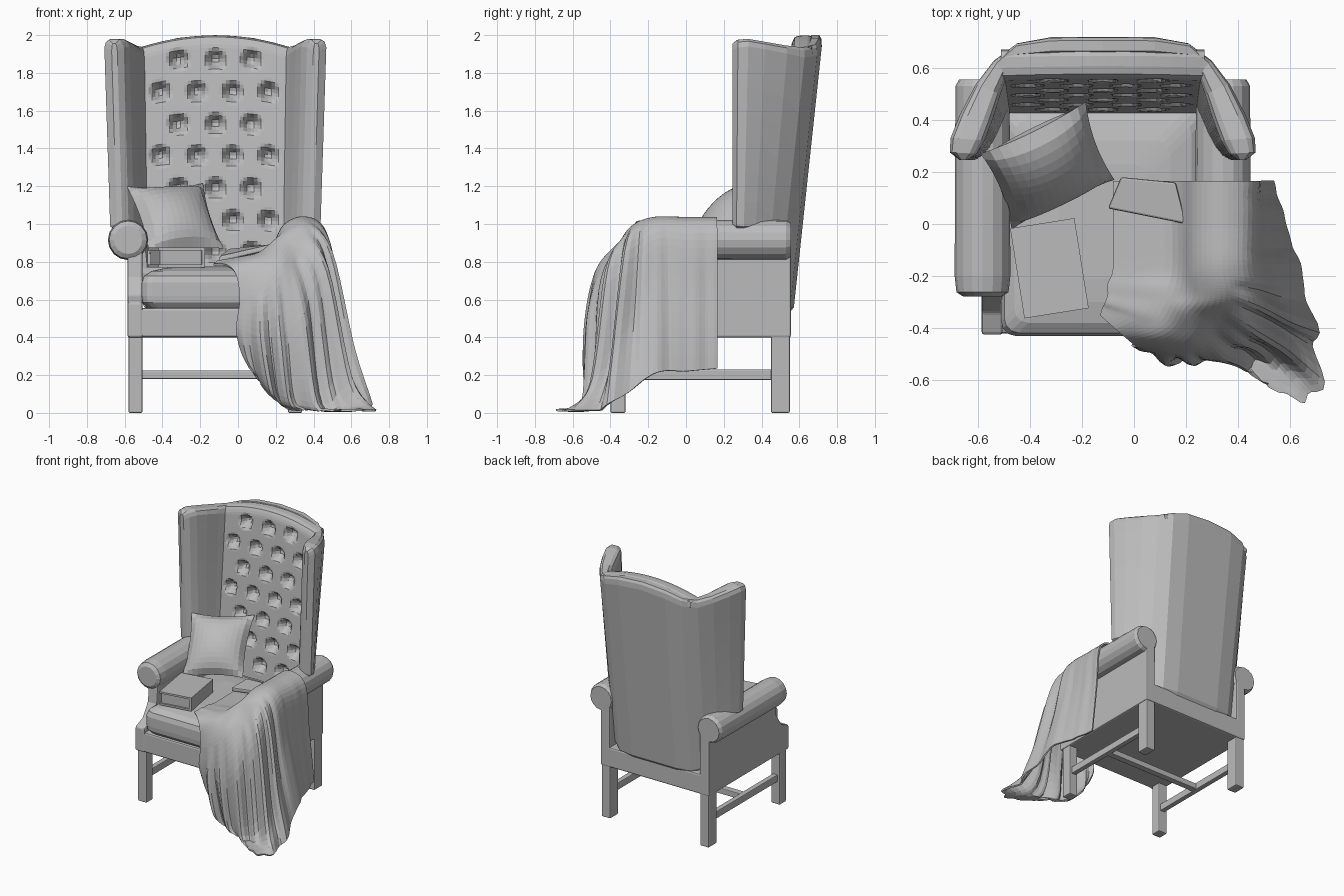
import bpy, bmesh, math
from mathutils import Vector

if "Cube" in bpy.data.objects:
    bpy.data.objects.remove(bpy.data.objects["Cube"])

CX = -0.12  # chair centre line

grey = bpy.data.materials.new("upholstery grey")
grey.diffuse_color = (0.5, 0.5, 0.5, 1)
grey.use_nodes = True
grey.node_tree.nodes["Principled BSDF"].inputs["Base Color"].default_value = grey.diffuse_color


def make(name, verts, faces, recalc=True):
    me = bpy.data.meshes.new(name)
    me.from_pydata([tuple(v) for v in verts], [], faces)
    if recalc:
        bm = bmesh.new()
        bm.from_mesh(me)
        bmesh.ops.recalc_face_normals(bm, faces=bm.faces)
        bm.to_mesh(me)
        bm.free()
    me.materials.append(grey)
    ob = bpy.data.objects.new(name, me)
    bpy.context.collection.objects.link(ob)
    return ob


def bevel(ob, width, segments=2):
    m = ob.modifiers.new("bevel", 'BEVEL')
    m.width, m.segments = width, segments
    return ob


def box(name, x, y, z, bev=0.0):
    v = [(a, b, c) for c in z for b in y for a in x]
    f = [(0, 1, 3, 2), (4, 5, 7, 6), (0, 1, 5, 4), (2, 3, 7, 6), (0, 2, 6, 4), (1, 3, 7, 5)]
    ob = make(name, v, f)
    return bevel(ob, bev) if bev else ob


def loft(name, rings, caps=True):
    n = len(rings[0])
    v = [p for r in rings for p in r]
    f = [(k * n + i, k * n + (i + 1) % n, (k + 1) * n + (i + 1) % n, (k + 1) * n + i)
         for k in range(len(rings) - 1) for i in range(n)]
    if caps:
        f += [tuple(range(n)), tuple(range(len(v) - n, len(v)))]
    return make(name, v, f)


def grid(name, rows):
    n = len(rows[0])
    f = [(k * n + i, k * n + i + 1, (k + 1) * n + i + 1, (k + 1) * n + i)
         for k in range(len(rows) - 1) for i in range(n - 1)]
    return make(name, [p for r in rows for p in r], f, recalc=False)


def spline(pts, steps):
    """Catmull-Rom curve through the points."""
    p = [2 * pts[0] - pts[1]] + list(pts) + [2 * pts[-1] - pts[-2]]
    out = []
    for i in range(1, len(p) - 2):
        a, b, c, d = p[i - 1:i + 3]
        for s in range(steps):
            t = s / steps
            out.append(0.5 * (2 * b + (c - a) * t + (2 * a - 5 * b + 4 * c - d) * t * t
                              + (3 * b - a - 3 * c + d) * t ** 3))
    return out + [pts[-1]]


# --- seat frame, legs, stretchers
box("seat_frame", (CX - .455, CX + .455), (-.42, .555), (.4, .555), .012)
for s, side in ((-1, "left"), (1, "right")):
    xs = sorted((CX + s * .385, CX + s * .46))
    for y0, y1, part in ((-.40, -.32, "front"), (.45, .55, "back")):
        box(f"{part}_leg_{side}", xs, (y0, y1), (0, .42), .008)
    box(f"side_stretcher_{side}", (CX + s * .42 - .02, CX + s * .42 + .02), (-.36, .5), (.175, .23), .005)

    # --- side panel below the arm, stepping down at the front
    prof = [(-.425, .4), (-.425, .585), (-.34, .62), (-.275, .72), (-.26, .88), (.555, .88), (.555, .4)]
    if s > 0:
        prof[3:5] = [(-.275, .70), (-.2, .88)]
    rings = [[(CX + s * x, y, z) for y, z in prof] for x in (.385, .465)]
    bevel(loft(f"side_panel_{side}", rings), .01)

    # --- rolled arm (the right one sits under the throw)
    rings = []
    short = .03 if s > 0 else 0
    for y, r in ((-.278 + short, .075), (-.262 + short, .1), (-.2 + short, .107), (.1, .106), (.53, .104), (.555, .09)):
        rings.append([(CX + s * (.462 + r * math.cos(a)), y, .916 + r * math.sin(a))
                      for a in (math.tau * i / 16 for i in range(16))])
    loft(f"rolled_arm_{side}", rings)
box("cross_stretcher", (CX - .42, CX + .42), (.03, .08), (.18, .225), .005)

# --- back and wings: one U-shaped shell; each station = outer xy, inner xy, bottom, top
stations = [(0, .72, 0, .64, .53, 2.0), (.2, .72, .2, .64, .53, 1.985), (.33, .70, .34, .635, .53, 1.95),
            (.42, .635, .37, .575, .56, 1.935), (.49, .54, .395, .50, .86, 1.945),
            (.55, .42, .425, .40, .97, 1.965), (.585, .33, .455, .32, .965, 1.98),
            (.588, .275, .485, .27, .97, 1.975), (.55, .245, .52, .245, .98, 1.955)]
full = [(-a, b, -c, d, e, f) for a, b, c, d, e, f in reversed(stations[1:])] + stations
rings = []
for f, shrink in ((0, .5), (.02, 0), (.15, 0), (.3, 0), (.45, 0), (.6, 0), (.75, 0), (.88, 0), (.96, 0), (.988, .18), (1, .5)):
    outer, inner = [], []
    for ox, oy, ix, iy, bot, top in full:
        z = bot + f * (top - bot)
        mx, my = (ox + ix) / 2, (oy + iy) / 2
        for lst, x, y in ((outer, ox, oy), (inner, ix, iy)):
            x, y = x + (mx - x) * shrink, y + (my - y) * shrink
            w = min(1, max(0, (y - .25) / .35))
            lst.append((CX + x * (1 - .055 * (1.95 - z)), y - .107 * (1.95 - z) * w, z))
    rings.append(outer + inner[::-1])
shell = loft("back_and_wings", rings, caps=False)
n = len(full)
bm = bmesh.new()
bm.from_mesh(shell.data)
bm.verts.ensure_lookup_table()
for base in (0, len(bm.verts) - 2 * n):  # close the U ends with quads
    for i in range(n - 1):
        bm.faces.new([bm.verts[base + k] for k in (i, i + 1, 2 * n - 2 - i, 2 * n - 1 - i)])
bmesh.ops.recalc_face_normals(bm, faces=bm.faces)
bm.to_mesh(shell.data)
bm.free()

# --- buttoned inner back, its top rolling back over the shell
buttons = []
for r in range(7):
    for x in ((-.29, -.1, .09, .28) if r % 2 else (-.195, 0, .19)):
        buttons.append((x, 1.87 - .17 * r))
rows = []
for k in range(67):
    row = []
    for i in range(43):
        x = -.39 + .78 * i / 42
        top = 1.99 - .06 * (x / .385) ** 2
        z = .74 + (top - .74) * k / 66
        y = .557 - .108 * (1.95 - z)
        d2 = min((x - bx) ** 2 + (z - bz) ** 2 for bx, bz in buttons)
        y += .06 * math.exp(-(d2 / .041 ** 2) ** 2) + .015 * max(0, (k - 63) / 3) ** 2
        row.append((CX + x, y, z))
    rows.append(row)
for dy, dz in ((.03, .008), (.07, .009), (.095, 0), (.1, -.04)):
    rows.append([(x, y + dy, z + dz) for x, y, z in rows[66]])
grid("buttoned_back", rows)

# --- seat cushion
rings = []
for z, inset in ((.555, .03), (.585, .004), (.62, 0), (.69, 0), (.725, .012), (.75, .05), (.768, .13), (.775, .22)):
    ring = []
    for cx, cy, a0 in ((1, 1, 0), (-1, 1, 90), (-1, -1, 180), (1, -1, 270)):
        for a in (0, 30, 60, 90):
            t = math.radians(a0 + a)
            ring.append((CX + cx * (.335 - inset) + .055 * math.cos(t),
                         .01 + cy * (.385 - inset) + .055 * math.sin(t), z))
    rings.append(ring)
loft("seat_cushion", rings)

# --- leaning pillow with pinched corners
tl, tr, br, bl = (Vector(c) for c in ((-.59, .27, 1.2), (-.185, .47, 1.215), (-.075, .17, .87), (-.47, -.02, .84)))
nrm = (tr - tl).cross(bl - tl).normalized()
pillow_sides = []
N = 12
for sgn in (1, -1):
    rows = []
    for j in range(N + 1):
        row = []
        for i in range(N + 1):
            u, v = 2 * i / N - 1, 2 * j / N - 1
            a = (u * (1 - .09 * (1 - v * v)) + 1) / 2
            b = (v * (1 - .09 * (1 - u * u)) + 1) / 2
            p = (tl * (1 - a) + tr * a) * (1 - b) + (bl * (1 - a) + br * a) * b
            h = .105 * ((1 - u * u) * (1 - v * v)) ** .6
            row.append(p - nrm * sgn * h)
        rows.append(row if sgn > 0 else row[::-1])
    pillow_sides.append(rows)
pillow = grid("pillow", pillow_sides[0])
back = grid("pillow_back", pillow_sides[1])
bm = bmesh.new()
bm.from_mesh(pillow.data)
bm.from_mesh(back.data)
bmesh.ops.remove_doubles(bm, verts=bm.verts, dist=.0005)
bmesh.ops.recalc_face_normals(bm, faces=bm.faces)
bm.to_mesh(pillow.data)
bm.free()
bpy.data.objects.remove(back)

# --- book: two covers, spine and pages
for name, x, y, z in (("book_lower_cover", (-.125, .125), (-.175, .175), (0, .014)),
                      ("book_upper_cover", (-.125, .125), (-.175, .175), (.09, .104)),
                      ("book_spine", (.108, .125), (-.175, .175), (.01, .1)),
                      ("book_pages", (-.115, .115), (-.163, .163), (.01, .095))):
    ob = box(name, x, y, z)
    ob.location = (-.325, -.17, .771)
    ob.rotation_euler = (0, 0, math.radians(9))

# --- throw blanket: columns run from the seat over the arm or front edge to the hem
cols = []
for y, flare in ((.165, 0), (0, .5), (-.17, 1)):
    cols.append([(-.08, y, .80), (.15, y, .845), (.245, y, .99), (.36, y, 1.03), (.462, y, .95),
                 (.487 + .035 * flare, y, .65), (.53 + .10 * flare, y, .235 - .03 * flare)])
cols += [
    [(-.1, -.23, .80), (.13, -.25, .85), (.25, -.28, .96), (.37, -.29, .975), (.48, -.34, .82), (.59, -.40, .3), (.70, -.46, .015)],
    [(-.1, -.27, .80), (.1, -.30, .84), (.21, -.335, .91), (.31, -.38, .85), (.41, -.46, .66), (.51, -.52, .06), (.665, -.70, .015)],
    [(-.11, -.30, .80), (.07, -.35, .83), (.17, -.40, .84), (.24, -.47, .75), (.29, -.52, .45), (.33, -.51, .07), (.42, -.53, .015)],
    [(-.12, -.32, .79), (.02, -.38, .81), (.1, -.44, .79), (.14, -.50, .65), (.15, -.52, .4), (.19, -.50, .12), (.23, -.46, .04)],
    [(-.13, -.35, .785), (-.06, -.41, .78), (-.01, -.45, .73), (.01, -.47, .6), (-.01, -.48, .45), (.01, -.47, .34), (.06, -.46, .24)]]
U, V = 10, 6
dense = [spline([Vector(p) for p in c], V) for c in cols]
rows = [spline([c[k] for c in dense], U) for k in range(len(dense[0]))]
for k, row in enumerate(rows):
    v = k / (len(rows) - 1)
    for i, p in enumerate(row):
        u = i / U
        amp = .029 * min(1, max(0, (v - .5) / .3)) * min(1, max(.08, (u - 1.4) / 1.2))
        fold = math.sin(u * 7 + 1.5 * math.sin(u * 2.3) + 1.5 * v) + .5 * math.sin(u * 11.3 + 1 - v)
        p += Vector((p.x - .1, p.y - .05, 0)).normalized() * amp * fold
        p.z = max(p.z, .012)
throw = grid("throw_blanket", rows)
m = throw.modifiers.new("thickness", 'SOLIDIFY')
m.thickness, m.offset = .012, 0

# --- turned-over corner of the throw on the seat
fold = make("throw_folded_corner",
            [(-.1, .06, .80), (-.05, .18, .83), (.16, .16, .85), (.2, .0, .87),
             (-.1, .06, .83), (-.05, .18, .87), (.16, .16, .89), (.2, .0, .9)],
            [(0, 1, 2, 3), (4, 5, 6, 7), (0, 1, 5, 4), (1, 2, 6, 5), (2, 3, 7, 6), (3, 0, 4, 7)])
bevel(fold, .008)
